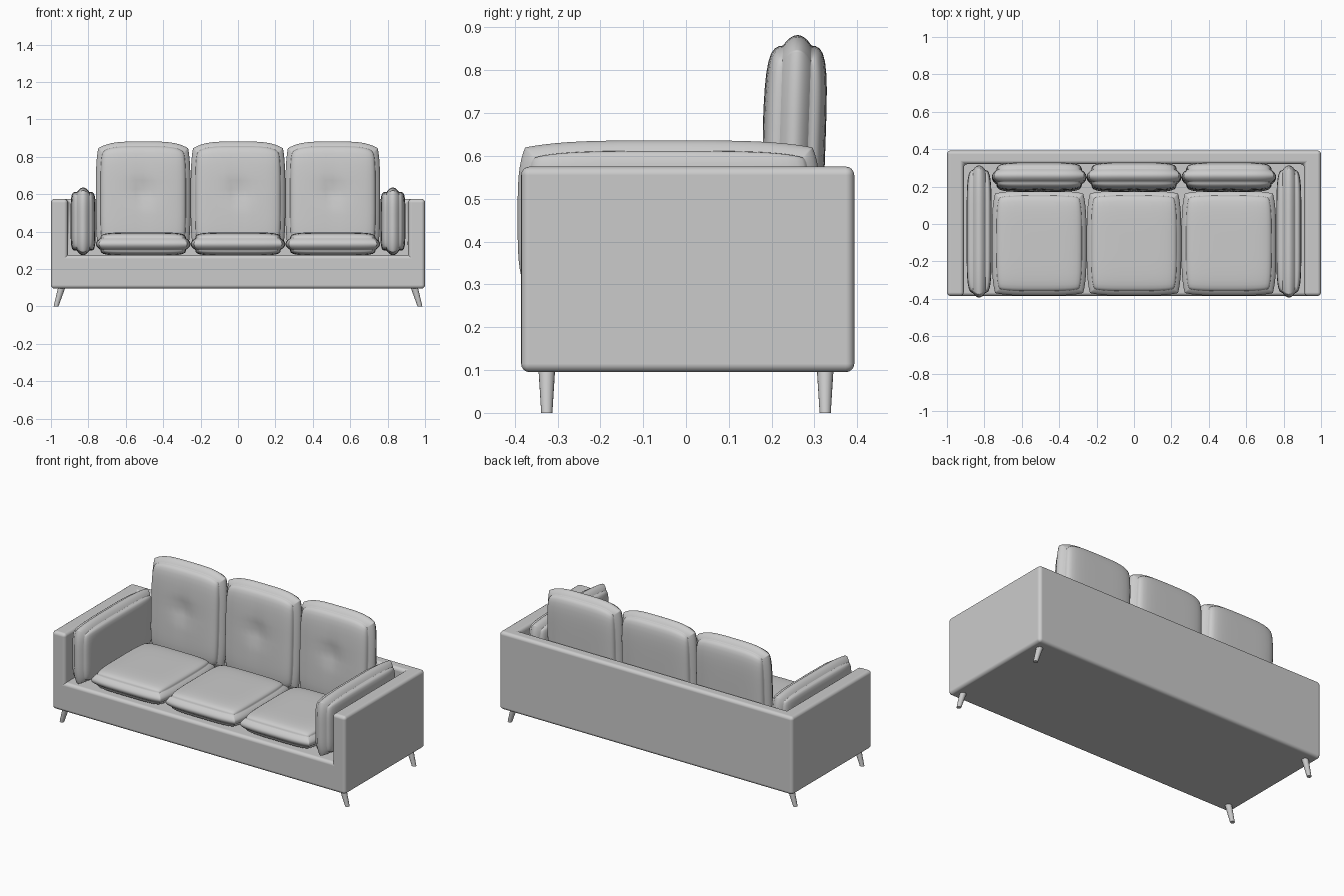
import bpy, bmesh, math

if "Cube" in bpy.data.objects:
    bpy.data.objects.remove(bpy.data.objects["Cube"])


def add_object(name, bm, smooth=True):
    bmesh.ops.recalc_face_normals(bm, faces=bm.faces[:])
    me = bpy.data.meshes.new(name)
    bm.to_mesh(me)
    bm.free()
    for p in me.polygons:
        p.use_smooth = smooth
    ob = bpy.data.objects.new(name, me)
    bpy.context.collection.objects.link(ob)
    return ob


def cushion(name, center, half, axes, edge=0.5, n=5, bow=(0.04, 0.08), lean=0.0, tuft=0.0):
    """Pillow: half = (width, length, thickness), axes = world axis of each."""
    bm = bmesh.new()
    bmesh.ops.create_cube(bm, size=2)
    bmesh.ops.subdivide_edges(bm, edges=bm.edges[:], cuts=19, use_grid_fill=True)
    for vert in bm.verts:
        # denser spacing toward the rim
        u, v, w = (math.sin(t * math.pi / 2) for t in vert.co)
        fall = max(0, (1 - abs(u) ** n) * (1 - abs(v) ** n)) ** 0.5
        thick = w * (edge + (1 - edge) * fall)
        # bowed outline and rounded sides
        side = 0.035 * w ** 2
        pu = u * (1 - bow[0] * v ** 4) * half[0] - math.copysign(side, u) * abs(u) ** 8 * 0.7
        pv = v * (1 - bow[1] * u ** 4) * half[1] - math.copysign(side, v) * abs(v) ** 8 * 0.7
        pw = thick * half[2] + lean * pv
        # button dimple with soft cross creases on the front
        if tuft and w < -0.9:
            dv = v - 0.1
            pw += tuft * (math.exp(-(u * u + dv * dv) / 0.03)
                          + 0.5 * math.exp(-(dv / 0.1) ** 2 - (u / 0.4) ** 2)
                          + 0.3 * math.exp(-(u / 0.1) ** 2 - (dv / 0.6) ** 2))
        co = [0, 0, 0]
        for axis, p in zip(axes, (pu, pv, pw)):
            co[axis] = center[axis] + p
        vert.co = co
    return add_object(name, bm)


# Frame: base slab with arms and back raised as one U
bm = bmesh.new()
xs, ys = (-1, -0.91, 0.91, 1), (-0.385, 0.32, 0.393)
grid = [[bm.verts.new((x, y, 0.095)) for y in ys] for x in xs]
cells = [bm.faces.new((grid[i][j], grid[i + 1][j], grid[i + 1][j + 1], grid[i][j + 1]))
         for i in range(3) for j in range(2)]


def raise_faces(faces, height, keep):
    res = bmesh.ops.extrude_face_region(bm, geom=faces, use_keep_orig=keep)["geom"]
    for g in res:
        if isinstance(g, bmesh.types.BMVert):
            g.co.z = height
    return [g for g in res if isinstance(g, bmesh.types.BMFace)]


top = raise_faces(cells, 0.275, True)
walls = [f for f in top if not (abs(f.calc_center_median().x) < 0.5
                                and f.calc_center_median().y < 0.3)]
raise_faces(walls, 0.575, False)
frame = add_object("frame", bm)
bev = frame.modifiers.new("soft_edges", "BEVEL")
bev.width, bev.segments = 0.02, 4
bev.limit_method = "ANGLE"
bev.harden_normals = True

# Seat and back cushions
for i, x in enumerate((-0.507, 0, 0.507)):
    cushion(f"seat_cushion_{i + 1}", (x, -0.103, 0.334), (0.253, 0.28, 0.062), (0, 1, 2),
            edge=0.5, bow=(0.07, 0.05))
    cushion(f"back_cushion_{i + 1}", (x, 0.25, 0.58), (0.253, 0.302, 0.074), (0, 2, 1),
            edge=0.45, bow=(0.05, 0.12), lean=0.035, tuft=0.014)

# Arm cushions and splayed tapered legs
for side, label in ((-1, "left"), (1, "right")):
    cushion(f"{label}_arm_cushion", (side * 0.828, -0.04, 0.455), (0.353, 0.181, 0.067),
            (1, 2, 0), edge=0.5, bow=(0.05, 0.09))
    for y, place in ((-0.325, "front"), (0.325, "back")):
        bm = bmesh.new()
        bmesh.ops.create_cone(bm, cap_ends=True, segments=16, radius1=0.013,
                              radius2=0.02, depth=0.11)
        for v in bm.verts:
            v.co.z += 0.055
            v.co.x += side * (0.973 - 0.3 * v.co.z)
            v.co.y += y
        leg = add_object(f"{place}_{label}_leg", bm)
        bpy.context.view_layer.objects.active = leg
        leg.select_set(True)
        bpy.ops.object.shade_smooth_by_angle(angle=math.radians(40))
        leg.select_set(False)
